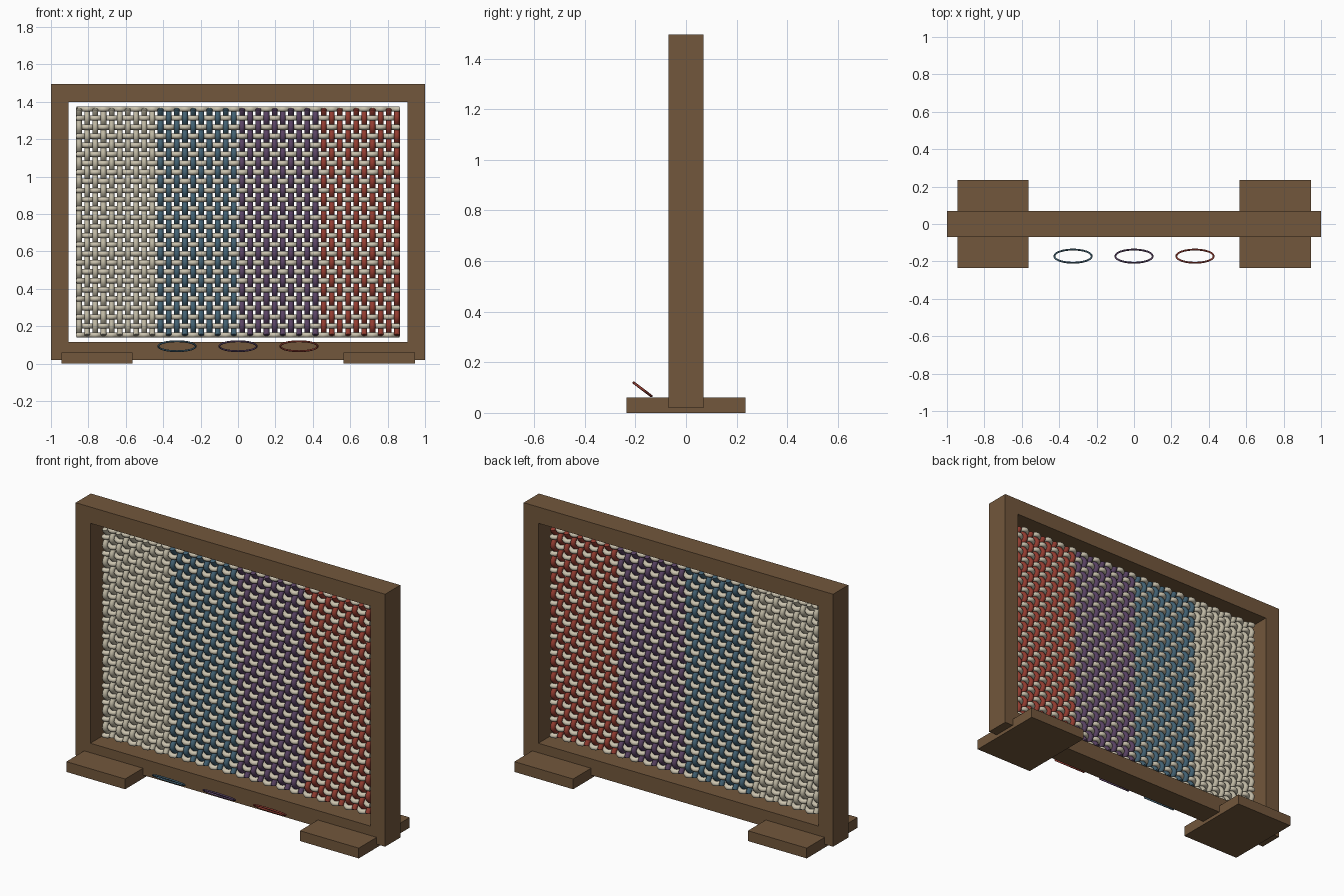
import bpy
import math
from mathutils import Vector

if "Cube" in bpy.data.objects:
    bpy.data.objects.remove(bpy.data.objects["Cube"], do_unlink=True)


def material(name, rgb):
    mat = bpy.data.materials.new(name)
    mat.use_nodes = True
    mat.diffuse_color = (*rgb, 1)
    bsdf = next(n for n in mat.node_tree.nodes if n.type == "BSDF_PRINCIPLED")
    bsdf.inputs["Base Color"].default_value = (*rgb, 1)
    return mat


WOOD = material("brown wood", (0.17, 0.096, 0.045))
CREAM = material("cream weft yarn", (0.60, 0.55, 0.43))
NATURAL = material("natural warp yarn", (0.52, 0.48, 0.37))
BLUE = material("blue yarn", (0.055, 0.12, 0.17))
PURPLE = material("purple yarn", (0.10, 0.055, 0.125))
RED = material("red yarn", (0.29, 0.045, 0.03))


def box(name, low, high):
    low, high = Vector(low), Vector(high)
    bpy.ops.mesh.primitive_cube_add(size=1, location=(low + high) / 2)
    obj = bpy.context.object
    obj.name = name
    obj.scale = high - low
    bpy.ops.object.transform_apply(location=False, rotation=False, scale=True)
    obj.data.materials.append(WOOD)
    return obj


def tubes(name, paths, radius, mat, cyclic=False):
    """One curve object holding a round tube along every path."""
    curve = bpy.data.curves.new(name, "CURVE")
    curve.dimensions = "3D"
    curve.bevel_depth = radius
    curve.bevel_resolution = 2
    curve.use_fill_caps = not cyclic
    for path in paths:
        spline = curve.splines.new("POLY")
        spline.points.add(len(path) - 1)
        for point, co in zip(spline.points, path):
            point.co = (*co, 1)
        spline.use_cyclic_u = cyclic
        spline.use_smooth = True
    curve.materials.append(mat)
    obj = bpy.data.objects.new(name, curve)
    bpy.context.collection.objects.link(obj)
    return obj


# Wooden frame and feet
DEPTH, BOTTOM, TOP = 0.07, 0.02, 1.495
INNER, SILL, LINTEL = 0.905, 0.115, 1.4
box("top_rail", (-1, -DEPTH, LINTEL), (1, DEPTH, TOP))
box("bottom_rail", (-INNER, -DEPTH, BOTTOM), (INNER, DEPTH, SILL))
for side, label in ((1, "left"), (-1, "right")):
    xs = sorted((side * INNER, side))
    box(label + "_post", (xs[0], -DEPTH, BOTTOM), (xs[1], DEPTH, LINTEL))
    xs = sorted((side * 0.565, side * 0.945))
    box(label + "_foot", (xs[0], -0.235, 0), (xs[1], 0.235, 0.06))

# Plain weave: warp and weft swing to opposite faces at each crossing
WARPS, WEFTS, STEPS, SWING = 40, 26, 4, 0.0145
X0, Z0, Z1 = -0.85, 0.153, 1.361
DX = -2 * X0 / (WARPS - 1)
DZ = (Z1 - Z0) / (WEFTS - 1)


def swing(position, index):
    return SWING * math.cos(math.pi * (position + index))


def warp_path(i):
    ts = [k / STEPS for k in range((WEFTS - 1) * STEPS + 1)]
    return [(X0 + i * DX, swing(t, i), Z0 + t * DZ) for t in ts]


def weft_path(j):
    ts = [k / STEPS for k in range(-1, (WARPS - 1) * STEPS + 2)]
    return [(X0 + t * DX, -swing(t, j), Z0 + j * DZ) for t in ts]


bands = (("natural", NATURAL), ("blue", BLUE), ("purple", PURPLE), ("red", RED))
PER_BAND = WARPS // len(bands)
for b, (label, mat) in enumerate(bands):
    paths = [warp_path(b * PER_BAND + n) for n in range(PER_BAND)]
    tubes(label + "_warp_threads", paths, 0.015, mat)
tubes("weft_threads", [weft_path(j) for j in range(WEFTS)], 0.014, CREAM)

# Loose oval yarn loops leaning in front of the bottom rail
oval = [(0.1 * math.cos(a), 0.044 * math.sin(a), 0)
        for a in (math.tau * k / 48 for k in range(48))]
for n, (label, mat) in enumerate(bands[1:]):
    loop = tubes(label + "_yarn_loop", [oval], 0.005, mat, cyclic=True)
    loop.location = ((n - 1) * 0.326, -0.172, 0.093)
    loop.rotation_euler.x = math.radians(-37)
